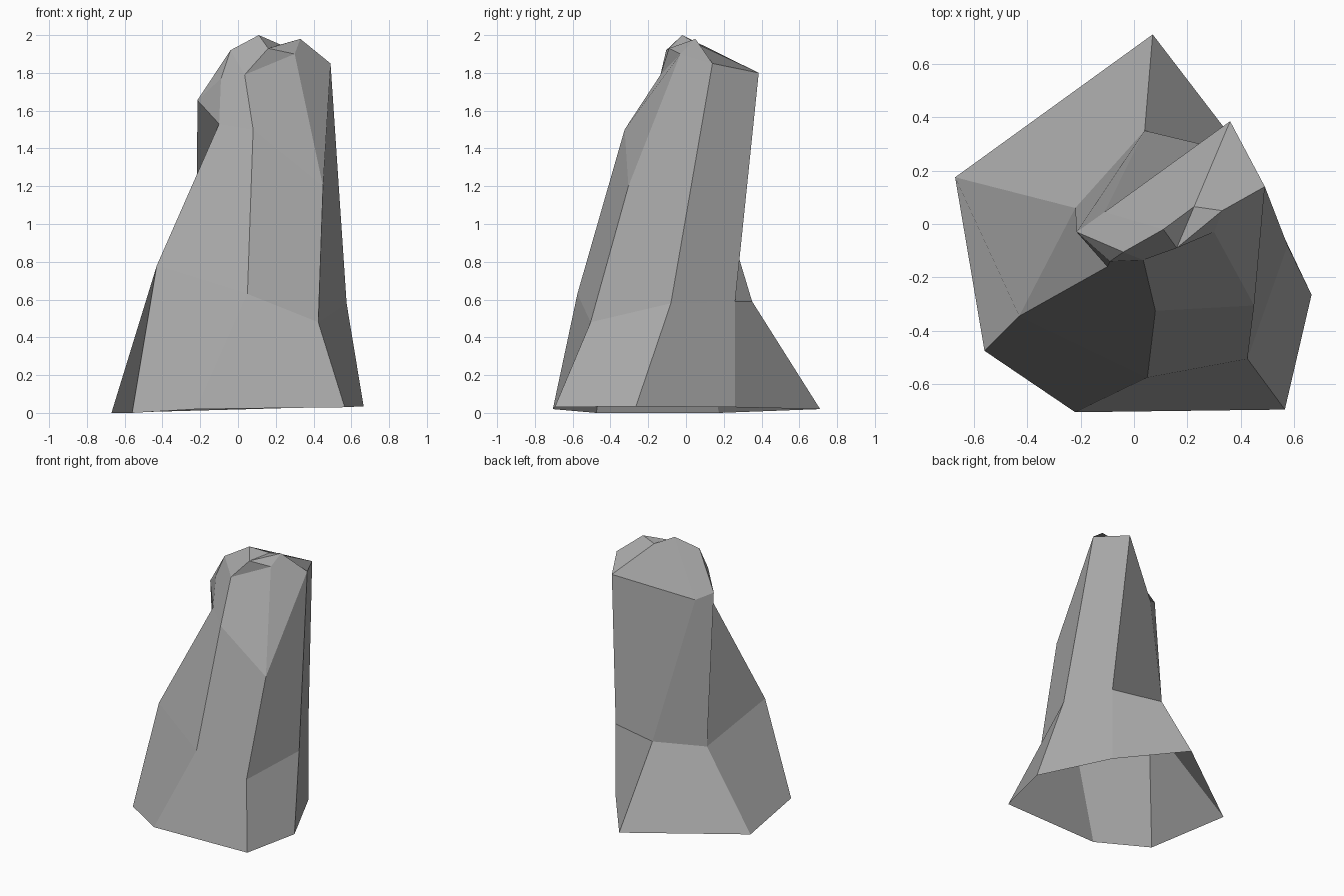
import bpy
import bmesh

default_cube = bpy.data.objects.get("Cube")
if default_cube:
    bpy.data.objects.remove(default_cube, do_unlink=True)

# One plain stone colour
stone = bpy.data.materials.new("stone_grey")
stone.use_nodes = True
grey = (0.4, 0.4, 0.4, 1)
stone.diffuse_color = grey
stone.node_tree.nodes["Principled BSDF"].inputs["Base Color"].default_value = grey

bm = bmesh.new()


def ring(points):
    return [bm.verts.new(p) for p in points]


# Ground outline and shoulder, both starting at the back and passing x < 0 first
foot = ring([(.07, .71, .02), (-.67, .175, 0), (-.56, -.475, 0), (-.22, -.705, .02),
             (.565, -.695, .03), (.665, -.265, .035), (.415, .26, .03)])
shoulder = ring([(.04, .35, .59), (-.22, .06, .51), (-.43, -.345, .78), (.05, -.575, .63),
                 (.425, -.505, .48), (.575, -.08, .58), (.415, .26, .59)])

# Flared skirt, open underneath
for i in range(len(foot)):
    j = (i + 1) % len(foot)
    bm.faces.new((foot[i], foot[j], shoulder[j], shoulder[i]))

# Named corners of the column and its broken top
corner = dict(zip(("back", "back_low", "side_low", "front", "front_low", "side", "rear"), shoulder))
for name, point in {
    "ledge": (-.1, -.16, 1.53),
    "chest": (.08, -.325, 1.5),
    "hip": (.45, -.305, 1.2),
    "spur": (-.215, -.03, 1.655),
    "notch": (-.11, .045, 1.6),
    "heel": (.36, .385, 1.8),
    "cheek": (.49, .14, 1.85),
    "lip": (-.09, -.14, 1.77),
    "brow": (.035, -.135, 1.79),
    "crest": (-.04, -.105, 1.92),
    "peak": (.11, -.02, 2),
    "saddle": (.225, .065, 1.95),
    "horn": (.33, .05, 1.98),
    "dip": (.16, -.09, 1.93),
    "knob": (.3, -.03, 1.9),
}.items():
    corner[name] = bm.verts.new(point)


def facets(*outlines):
    for outline in outlines:
        bm.faces.new([corner[name] for name in outline.split()])


# Column walls
facets("side_low front chest ledge", "ledge chest brow lip",
       "front front_low hip chest", "chest hip knob brow", "hip cheek knob",
       "front_low side cheek hip", "side rear heel cheek",
       "rear back notch heel", "back back_low spur notch",
       "back_low side_low ledge spur")

# Broken top
facets("spur ledge lip", "spur lip crest", "lip brow crest", "crest brow dip peak",
       "brow knob dip", "knob horn dip", "knob cheek horn", "dip horn saddle",
       "dip saddle peak", "cheek heel saddle horn",
       "heel notch peak saddle", "notch spur crest peak")

bmesh.ops.recalc_face_normals(bm, faces=bm.faces[:])

mesh = bpy.data.meshes.new("rock_pillar")
bm.to_mesh(mesh)
bm.free()
mesh.materials.append(stone)
rock = bpy.data.objects.new("rock_pillar", mesh)
bpy.context.collection.objects.link(rock)
